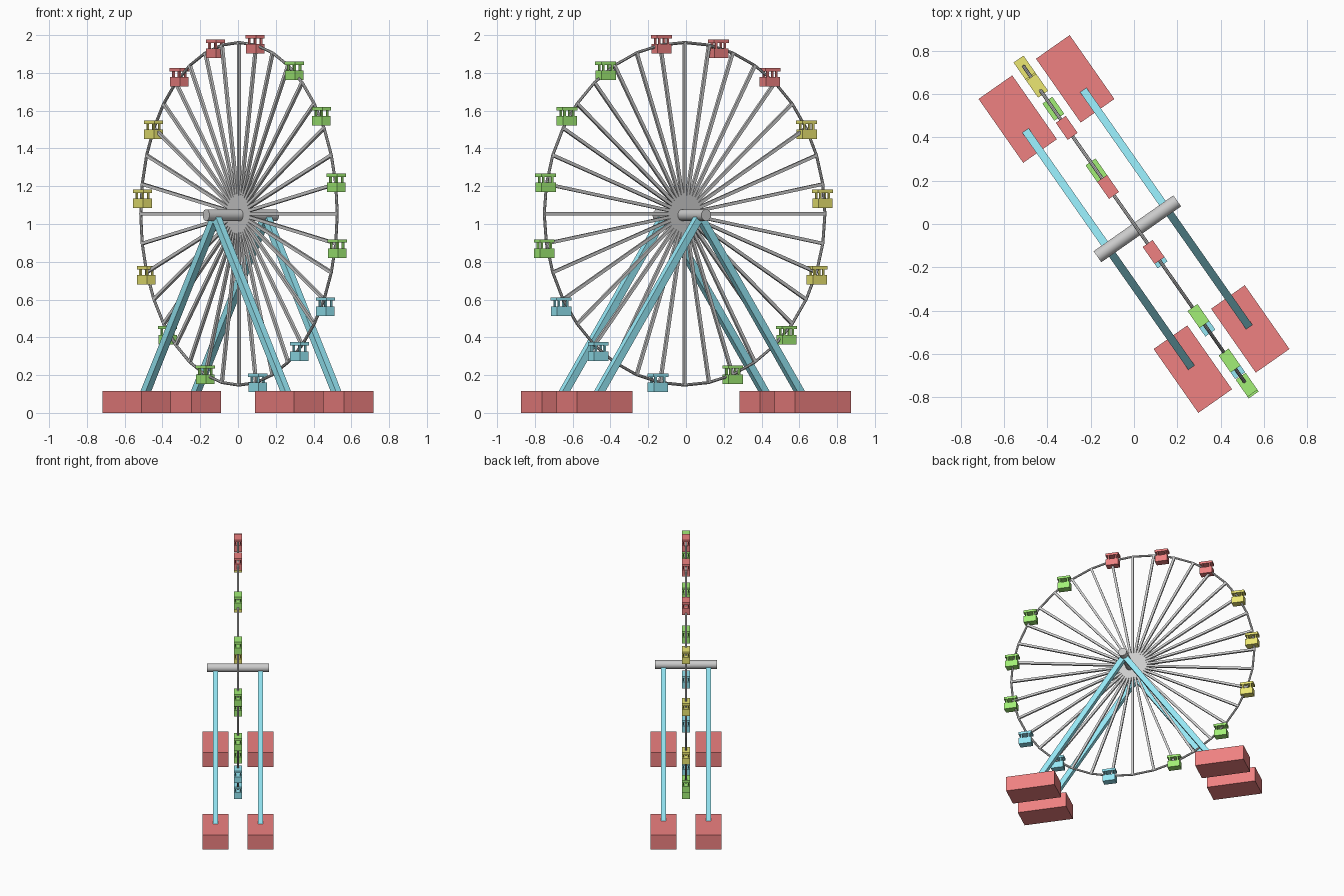
import bpy, bmesh
from math import radians, pi, atan2, hypot
from mathutils import Matrix, Vector

if "Cube" in bpy.data.objects:
    bpy.data.objects.remove(bpy.data.objects["Cube"])

# Local frame: x runs across the wheel, y along the axle; everything is turned about z
TURN = Matrix.Rotation(radians(-55), 4, 'Z')
HUB = Vector((0.009, 0, 1.054))
APEX = Vector((0.027, 0, 1.047))
RIM_R = 0.907


def material(name, rgb):
    m = bpy.data.materials.new(name)
    m.diffuse_color = (*rgb, 1)
    m.use_nodes = True
    m.node_tree.nodes["Principled BSDF"].inputs["Base Color"].default_value = m.diffuse_color
    return m


RED = material("red", (0.86, 0.22, 0.22))
GREEN = material("green", (0.36, 0.86, 0.18))
YELLOW = material("yellow", (0.84, 0.80, 0.17))
BLUE = material("blue", (0.30, 0.80, 0.91))


def boxes(name, parts, mat=None):
    """One object made of boxes; each part is (matrix, size)."""
    bm = bmesh.new()
    for mtx, size in parts:
        bmesh.ops.create_cube(bm, size=1, matrix=mtx @ Matrix.Diagonal((*size, 1)))
    me = bpy.data.meshes.new(name)
    bm.to_mesh(me)
    bm.free()
    ob = bpy.data.objects.new(name, me)
    bpy.context.collection.objects.link(ob)
    ob.matrix_world = TURN
    if mat:
        me.materials.append(mat)
    return ob


def at(x, y, z):
    return Matrix.Translation((x, y, z))


# Footings and slanted legs
for sx, end in ((-1, "left"), (1, "right")):
    for sy, side in ((-1, "front"), (1, "back")):
        boxes(f"{side}_{end}_footing", [(at(sx * 0.705, sy * 0.162, 0.058), (0.36, 0.19, 0.116))], RED)
        foot = Vector((APEX.x + sx * 0.655, sy * 0.163, 0.10))
        top = Vector((APEX.x + sx * 0.005, sy * 0.163, 1.035))
        d = top - foot
        lean = Matrix.Rotation(atan2(d.x, d.z), 4, 'Y')
        boxes(f"{side}_{end}_leg", [(Matrix.Translation((foot + top) / 2) @ lean,
                                     (0.04, 0.036, d.length))], BLUE)

# Axle
bpy.ops.mesh.primitive_cylinder_add(vertices=32, radius=0.031, depth=0.45)
axle = bpy.context.object
axle.name = "axle"
axle.matrix_world = TURN @ Matrix.Translation(APEX) @ Matrix.Rotation(pi / 2, 4, 'X')
bpy.ops.object.shade_smooth_by_angle()

# Rim
bpy.ops.mesh.primitive_torus_add(major_segments=36, minor_segments=8,
                                 major_radius=RIM_R, minor_radius=0.008)
rim = bpy.context.object
rim.name = "rim"
rim.matrix_world = TURN @ Matrix.Translation(HUB) @ Matrix.Rotation(pi / 2, 4, 'X')

# Spokes
boxes("spokes", [(Matrix.Translation(HUB) @ Matrix.Rotation(radians(10 * i), 4, 'Y')
                  @ at(0, 0, RIM_R / 2), (0.017, 0.015, RIM_R)) for i in range(36)])

# Hanging cabins: roof, four posts and a tub
cabins = [
    (RED, [(0.158, 1.951), (-0.209, 1.927), (-0.542, 1.777)]),
    (YELLOW, [(-0.780, 1.498), (-0.882, 1.133), (-0.846, 0.728)]),
    (GREEN, [(-0.650, 0.412), (-0.302, 0.203)]),
    (BLUE, [(0.182, 0.160), (0.567, 0.325), (0.807, 0.563)]),
    (GREEN, [(0.916, 0.870), (0.907, 1.219), (0.770, 1.570), (0.519, 1.811)]),
]
n = 0
for mat, spots in cabins:
    for x, z in spots:
        n += 1
        parts = [(at(x, 0, z + 0.040), (0.096, 0.056, 0.018)),
                 (at(x, 0, z - 0.024), (0.092, 0.056, 0.050))]
        parts += [(at(x + sx * 0.028, sy * 0.018, z + 0.015), (0.010, 0.010, 0.040))
                  for sx in (-1, 1) for sy in (-1, 1)]
        boxes(f"cabin_{n:02d}", parts, mat)
